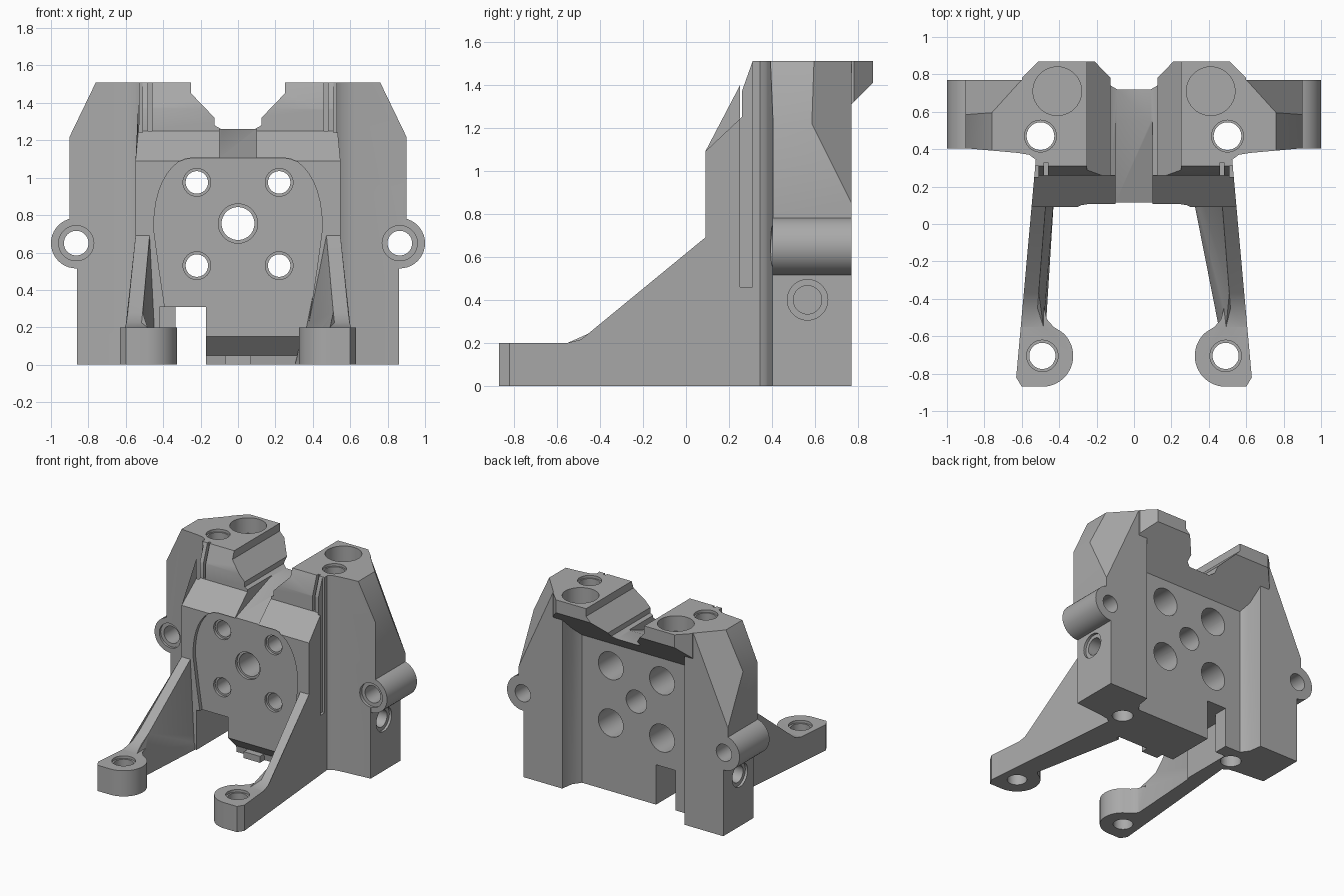
import bpy, bmesh, math
from mathutils import Vector

if "Cube" in bpy.data.objects:
    bpy.data.objects.remove(bpy.data.objects["Cube"], do_unlink=True)

metal = bpy.data.materials.new("cast_grey")
metal.use_nodes = True
GREY = (0.4, 0.4, 0.4, 1)
metal.diffuse_color = GREY
metal.node_tree.nodes["Principled BSDF"].inputs["Base Color"].default_value = GREY

AXES = {"x": lambda u, v, w: (w, u, v),
        "y": lambda u, v, w: (u, w, v),
        "z": lambda u, v, w: (u, v, w)}


def prism(name, axis, points, lo, hi, side=1, warp=None, cuts=()):
    """Extrude a profile along an axis, warp it, slice it, mirror it."""
    bm = bmesh.new()
    place = AXES[axis]
    rings = [[bm.verts.new(place(u, v, w)) for u, v in points] for w in (lo, hi)]
    bm.faces.new(rings[0])
    bm.faces.new(rings[1][::-1])
    n = len(points)
    for i in range(n):
        j = (i + 1) % n
        bm.faces.new((rings[0][i], rings[1][i], rings[1][j], rings[0][j]))
    if warp:
        for v in bm.verts:
            v.co.x = warp(v.co)
        bmesh.ops.triangulate(bm, faces=bm.faces[:])
    for co, no in cuts:
        bmesh.ops.bisect_plane(bm, geom=bm.verts[:] + bm.edges[:] + bm.faces[:],
                               plane_co=co, plane_no=no, clear_outer=True)
        bmesh.ops.holes_fill(bm, edges=[e for e in bm.edges if e.is_boundary])
    for v in bm.verts:
        v.co.x *= side
    bmesh.ops.recalc_face_normals(bm, faces=bm.faces[:])
    mesh = bpy.data.meshes.new(name)
    bm.to_mesh(mesh)
    bm.free()
    mesh.materials.append(metal)
    ob = bpy.data.objects.new(name, mesh)
    bpy.context.scene.collection.objects.link(ob)
    return ob


def box(name, x0, x1, y0, y1, z0, z1, side=1):
    return prism(name, "z", [(x0, y0), (x1, y0), (x1, y1), (x0, y1)], z0, z1, side)


def arc(cx, cy, r, a0, a1, n):
    angles = [math.radians(a0 + (a1 - a0) * i / n) for i in range(n + 1)]
    return [(cx + r * math.cos(a), cy + r * math.sin(a)) for a in angles]


def rod(name, axis, u, v, r, lo, hi, side=1):
    return prism(name, axis, arc(u, v, r, 0, 360, 40)[:-1], lo, hi, side)


def combine(base, others, operation):
    """Boolean each of the others into the base, then discard them."""
    for other in others:
        mod = base.modifiers.new("bool", "BOOLEAN")
        mod.operation, mod.solver, mod.object = operation, "EXACT", other
        graph = bpy.context.evaluated_depsgraph_get()
        graph.update()
        result = bpy.data.meshes.new_from_object(base.evaluated_get(graph))
        base.modifiers.clear()
        base.data = result
        bpy.data.objects.remove(other, do_unlink=True)


def outer(y):
    return 0.556 - 0.09 * y


# Central front body with tapered flanks
body = prism("bracket_body", "x",
             [(0.09, 0), (0.42, 0), (0.42, 1.51), (0.31, 1.51), (0.26, 1.37),
              (0.26, 1.25), (0.09, 1.09)], -1, 1,
             warp=lambda c: math.copysign(outer(c.y), c.x))

# Arched face recess and undercut below it
half = [(0.33, -0.1), (0.42, 0.5), (0.45, 0.72)] + \
       [(0.45 - 0.2 * (1 - math.cos(t)), 0.75 + 0.355 * math.sin(t))
        for t in [math.radians(a) for a in range(0, 91, 10)]]
arch = half + [(-x, z) for x, z in reversed(half)]
combine(body, [prism("face_recess", "y", arch, -0.2, 0.12),
               prism("undercut", "x", [(0, -0.1), (0, 0.15), (0.12, 0.15), (0.22, 0.05), (0.24, -0.1)],
                     -0.2, 0.33)], "DIFFERENCE")

# Rear wall with the overhanging heads
corner = (Vector((0.55, 0.83, 0)), Vector((1, 1, 0)))
corner_two = (Vector((-0.55, 0.83, 0)), Vector((-1, 1, 0)))
parts = [prism("rear_wall", "x", [(0.4, 0), (0.61, 0), (0.61, 1.15), (0.87, 1.41),
                                  (0.87, 1.51), (0.4, 1.51)], -0.6, 0.6,
               cuts=(corner, corner_two))]

leg_profile = [(-0.75, 0), (0.2, 0), (0.2, 0.69), (0.09, 0.69), (-0.37, 0.28),
               (-0.45, 0.225), (-0.55, 0.2), (-0.75, 0.2)]
foot_outline = [(0.63, -0.82), (0.6, -0.87)] + arc(0.49, -0.705, 0.165, 270, 130, 20) + \
               [(0.43, -0.55), (0.465, -0.51), (0.48, -0.45), (0.595, -0.45)]

for side in (1, -1):
    # Side pillar, sloped on the outside and at the rear corner
    pillar = prism("pillar", "z", [(0.46, 0.38), (0.52, 0.34), (0.56, 0.37), (0.62, 0.38),
                                   (0.9, 0.405), (0.9, 0.77), (0.525, 0.77),
                                   (0.51, 0.67), (0.46, 0.6)], 0, 1.51, side,
                   cuts=((Vector((0.9, 0, 1.22)), Vector((0.29, 0, 0.14))),
                         (Vector((0.9, 0.77, 0.85)), Vector((0.73, 0.66, 0.33)))))
    combine(pillar, [box("pillar_step", 0.86, 1.2, 0, 1, -0.1, 0.55, side)], "DIFFERENCE")
    parts.append(pillar)
    parts.append(rod("ear", "y", 0.865, 0.65, 0.135, 0.403, 0.77, side))

    # Leg, wider at its root, and foot pad
    flare = 0.25 if side > 0 else 0.08

    def leg_x(c, flare=flare):
        if c.x > 0.5:
            return outer(c.y)
        run = max(c.y + 0.5, -0.05)
        return 0.52 - 0.08 * run if c.z > 0.21 else 0.48 - flare * run

    parts.append(prism("leg", "x", leg_profile, 0, 1, side, warp=leg_x))
    parts.append(prism("foot", "z", foot_outline, 0, 0.2, side))
combine(body, parts, "UNION")

# Valley between the heads, sloping channel, and bottom notch
valley = [(0.25, 1.7), (0.25, 1.45), (0.125, 1.32), (0.125, 1.28), (0.09, 1.26)]
cutters = [
    prism("valley", "y", valley + [(-x, z) for x, z in reversed(valley)], -0.2, 1.2),
    prism("channel", "x", [(-0.1, 1.1), (0.1, 1.1), (0.55, 1.26), (0.55, 1.6), (-0.1, 1.6)],
          -0.1, 0.1),
    box("notch_front", -0.42, -0.17, -0.1, 0.5, -0.1, 0.31),
    box("notch_rear", -0.335, -0.17, 0.3, 1, -0.1, 0.31),
    rod("centre_bore", "y", 0, 0.755, 0.088, -0.2, 1),
    rod("centre_rim", "y", 0, 0.755, 0.105, -0.2, 0.14),
]
for side in (1, -1):
    for z in (0.53, 0.975):
        cutters += [rod("bolt_bore", "y", 0.22, z, 0.06, -0.2, 1, side),
                    rod("bolt_rim", "y", 0.22, z, 0.074, -0.2, 0.14, side),
                    rod("bolt_pocket", "y", 0.22, z, 0.107, 0.35, 1, side)]
    cutters += [
        rod("foot_bore", "z", 0.49, -0.705, 0.07, -0.1, 0.4, side),
        rod("foot_rim", "z", 0.49, -0.705, 0.084, 0.18, 0.4, side),
        rod("head_socket", "z", 0.41, 0.71, 0.13, 1.39, 1.7, side),
        rod("pillar_bore", "z", 0.5, 0.47, 0.074, -0.1, 1.7, side),
        rod("pillar_rim", "z", 0.5, 0.47, 0.085, 1.49, 1.7, side),
        rod("ear_bore", "y", 0.865, 0.65, 0.066, 0.2, 1, side),
        rod("ear_rim", "y", 0.865, 0.65, 0.094, 0.2, 0.42, side),
        rod("side_bore", "x", 0.565, 0.4, 0.066, 0.62, 1.2, side),
        rod("side_rim", "x", 0.565, 0.4, 0.094, 0.84, 1.2, side),
        box("flank_groove", 0.51, 0.7, 0.25, 0.31, 0.46, 1.7, side),
        box("head_groove", 0.46, 0.48, 0.2, 0.33, 1.25, 1.7, side),
    ]
combine(body, cutters, "DIFFERENCE")

# Small locating tab under the face
tab = box("locating_tab", -0.07, 0.07, 0.17, 0.3, 0, 0.05)

for ob in (body, tab):
    bpy.ops.object.select_all(action="DESELECT")
    ob.select_set(True)
    bpy.context.view_layer.objects.active = ob
    bpy.ops.object.shade_smooth_by_angle(angle=math.radians(30))
